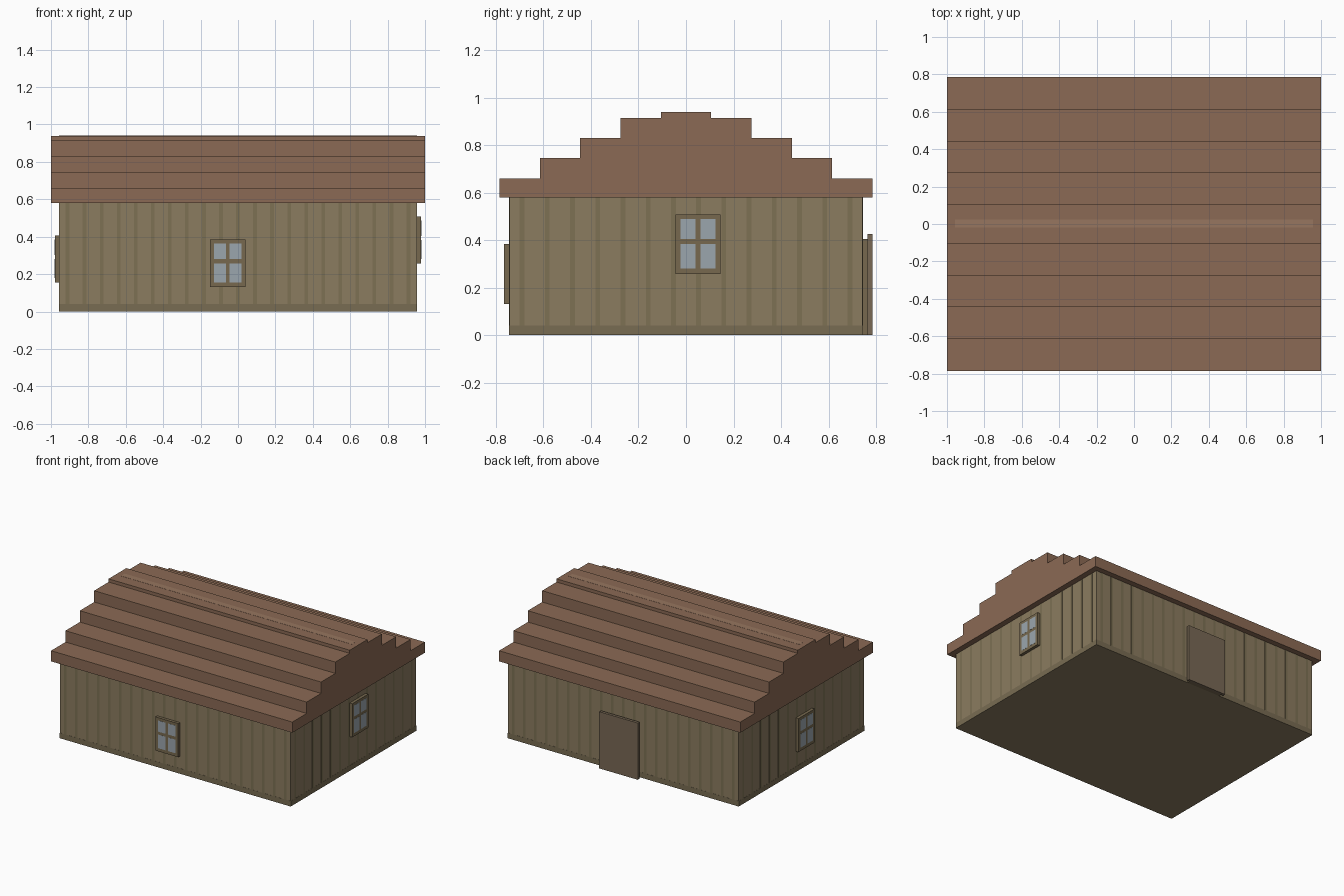
import bpy, bmesh
from math import radians
from mathutils import Matrix, Vector

if "Cube" in bpy.data.objects:
    bpy.data.objects.remove(bpy.data.objects["Cube"])

WX, WY, WH = 0.957, 0.743, 0.58   # wall half sizes and height
T = 0.001                         # thickness of surface detail


def material(name, r, g, b):
    m = bpy.data.materials.new(name)
    m.diffuse_color = (r, g, b, 1)
    m.use_nodes = True
    m.node_tree.nodes["Principled BSDF"].inputs["Base Color"].default_value = m.diffuse_color
    return m


WALL = material("wall_wood", 0.26, 0.20, 0.117)
GROOVE = material("groove_wood", 0.205, 0.165, 0.088)
BASE = material("base_wood", 0.19, 0.15, 0.085)
ROOF = material("roof_wood", 0.258, 0.144, 0.089)
RIDGE = material("ridge_wood", 0.31, 0.18, 0.115)
FRAME = material("frame_wood", 0.184, 0.141, 0.078)
GLASS = material("glass", 0.33, 0.38, 0.42)
DOOR = material("door_wood", 0.19, 0.14, 0.09)


def finish(name, bm, mat):
    bmesh.ops.recalc_face_normals(bm, faces=bm.faces)
    me = bpy.data.meshes.new(name)
    bm.to_mesh(me)
    bm.free()
    me.materials.append(mat)
    ob = bpy.data.objects.new(name, me)
    bpy.context.collection.objects.link(ob)
    return ob


def boxes(name, spans, mat, angle=0):
    """One object from boxes (x0, x1, y0, y1, z0, z1), turned about z."""
    bm = bmesh.new()
    rot = Matrix.Rotation(radians(angle), 4, 'Z')
    for x0, x1, y0, y1, z0, z1 in spans:
        mid = Vector((x0 + x1, y0 + y1, z0 + z1)) / 2
        size = Matrix.Diagonal((x1 - x0, y1 - y0, z1 - z0, 1))
        bmesh.ops.create_cube(bm, size=1, matrix=rot @ Matrix.Translation(mid) @ size)
    return finish(name, bm, mat)


# Walls
boxes("walls", [(-WX, WX, -WY, WY, 0, WH)], WALL)

# Plank grooves and base board on each side
for side, angle, half, depth, count in (("front", 0, WX, WY, 21), ("right", 90, WY, WX, 14),
                                        ("back", 180, WX, WY, 21), ("left", -90, WY, WX, 14)):
    step = 2 * half / count
    mids = [-half + (i + 0.5) * step for i in range(count)]
    boxes(side + "_grooves", [(c - 0.01, c + 0.01, -depth - T, -depth, 0.04, WH) for c in mids],
          GROOVE, angle)
    boxes(side + "_base_board", [(-half, half, -depth - T, -depth, 0, 0.04)], BASE, angle)

# Stepped roof, one profile run along x
steps = [(0.785, 0.58), (0.785, 0.66), (0.615, 0.66), (0.615, 0.745), (0.445, 0.745),
         (0.445, 0.83), (0.275, 0.83), (0.275, 0.915), (0.105, 0.915), (0.105, 0.939)]
profile = steps + [(-y, z) for y, z in reversed(steps)]
bm = bmesh.new()
face = bm.faces.new([bm.verts.new((-1, y, z)) for y, z in profile])
run = bmesh.ops.extrude_face_region(bm, geom=[face], use_keep_orig=True)
bmesh.ops.translate(bm, vec=(2, 0, 0),
                    verts=[g for g in run["geom"] if isinstance(g, bmesh.types.BMVert)])
finish("roof", bm, ROOF)
boxes("ridge_strip", [(-0.957, 0.957, -0.02, 0.025, 0.939, 0.94)], RIDGE)


# Windows: frame block with four panes
def window(name, angle, depth, mid, low):
    w, h, out = 0.19, 0.252, depth + 0.022
    left, right, top = mid - w / 2, mid + w / 2, low + h
    boxes(name + "_frame", [(left, right, -out, -depth, low, top)], FRAME, angle)
    columns = [(left + 0.021, mid - 0.01), (mid + 0.01, right - 0.021)]
    rows = [(low + 0.024, low + 0.126), (low + 0.148, top - 0.021)]
    boxes(name + "_panes", [(a, b, -out - T, -out, c, d) for a, b in columns for c, d in rows],
          GLASS, angle)


window("front_window", 0, WY, -0.055, 0.132)
window("right_window", 90, WX, 0.05, 0.257)
window("left_window", -90, WX, 0.03, 0.154)

# Back door: inner panel and outer panel
boxes("door_inner", [(-0.13, 0.15, WY, 0.764, 0, 0.405)], FRAME)
boxes("door_outer", [(-0.15, 0.17, 0.764, 0.785, 0, 0.425)], DOOR)
